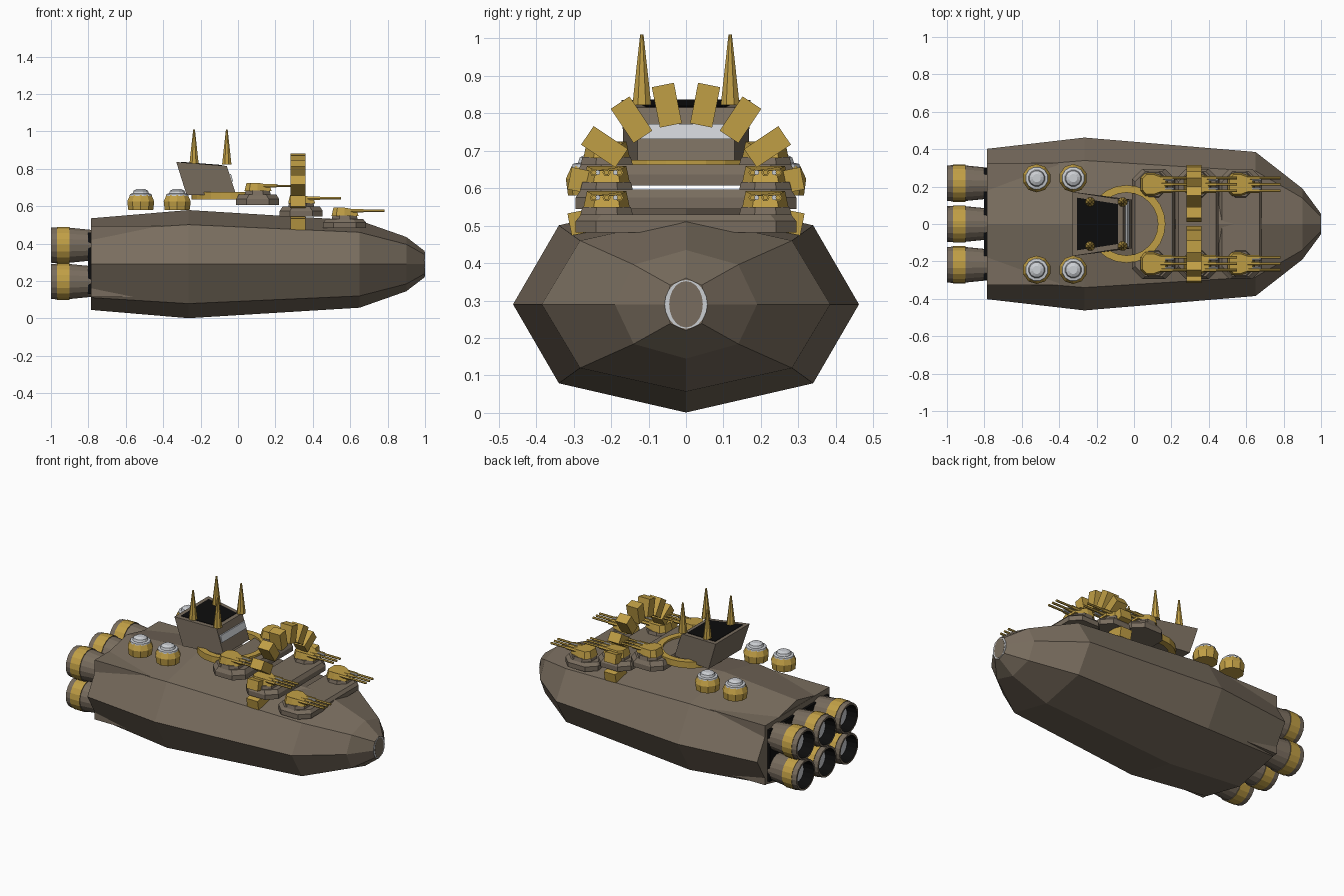
import bpy, bmesh
from math import sin, cos, pi, radians
from mathutils import Matrix, Vector

if "Cube" in bpy.data.objects:
    bpy.data.objects.remove(bpy.data.objects["Cube"])


def material(name, rgb):
    m = bpy.data.materials.new(name)
    m.diffuse_color = (*rgb, 1)
    m.use_nodes = True
    m.node_tree.nodes["Principled BSDF"].inputs["Base Color"].default_value = m.diffuse_color
    return m


HULL = material("hull_brown", (0.19, 0.152, 0.112))
GOLD = material("gold", (0.53, 0.345, 0.06))
LIGHT = material("light_grey", (0.60, 0.62, 0.65))
BLACK = material("black", (0.004, 0.004, 0.004))


def loft(name, rings, mats, caps=(True, True), band=None, closed=False):
    """Join rings of points; band maps a ring gap to a material slot."""
    bm = bmesh.new()
    vs = [[bm.verts.new(p) for p in r] for r in rings]
    n = len(vs[0])
    for k in range(len(vs) if closed else len(vs) - 1):
        a, b = vs[k], vs[(k + 1) % len(vs)]
        for i in range(n):
            f = bm.faces.new((a[i], a[(i + 1) % n], b[(i + 1) % n], b[i]))
            f.material_index = band[k] if band else 0
    if not closed:
        if caps[0]:
            bm.faces.new(vs[0])
        if caps[1]:
            f = bm.faces.new(vs[-1])
            f.material_index = band[-1] if band else 0
    bmesh.ops.recalc_face_normals(bm, faces=bm.faces)
    me = bpy.data.meshes.new(name)
    bm.to_mesh(me)
    bm.free()
    for m in mats:
        me.materials.append(m)
    ob = bpy.data.objects.new(name, me)
    bpy.context.collection.objects.link(ob)
    return ob


def box(name, x, y, z, mat):
    return loft(name, [[(x[0], y[0], h), (x[1], y[0], h), (x[1], y[1], h), (x[0], y[1], h)] for h in z], [mat])


def ring_z(cx, cy, z, r, n, off=0.5):
    return [(cx + r * cos(2 * pi * (i + off) / n), cy + r * sin(2 * pi * (i + off) / n), z) for i in range(n)]


def ring_x(x, cy, cz, r, n, rz=None):
    return [(x, cy + r * cos(2 * pi * i / n), cz + (rz or r) * sin(2 * pi * i / n)) for i in range(n)]


# Hull: eight-sided sections along x (x, half width, half height)
OCT = [(1, 0), (.735, .73), (0, 1), (-.735, .73), (-1, 0), (-.735, -.73), (0, -1), (.735, -.73)]
SECT = [(-.785, .402, .245), (-.265, .462, .289), (.65, .385, .233), (.9, .19, .145), (.998, .057, .07)]
loft("hull", [[(x, w * a, .29 + h * b) for a, b in OCT] for x, w, h in SECT], [HULL])
loft("nose_ring", [ring_x(x, 0, .29, .057, 20, .065) for x in (.985, .999)], [LIGHT])
loft("nose_cap", [ring_x(x, 0, .29, .045, 20, .062) for x in (.99, 1.0)], [HULL])

# Stern block and engines
box("engine_block", (-.787, -.4), (-.325, .325), (.115, .495), HULL)
box("engine_plate", (-.803, -.78), (-.3, .3), (.13, .46), BLACK)
for y in (-.218, 0, .218):
    for z in (.197, .391):
        prof = [(-.78, .083), (-.9, .095), (-.9, .1), (-.968, .1), (-.968, .097), (-1, .095), (-1, .083), (-.93, .078)]
        loft("engine", [ring_x(x, y, z, r, 18) for x, r in prof], [HULL, GOLD, BLACK],
             caps=(True, True), band=[0, 0, 1, 0, 0, 0, 2, 2])
        loft("engine_core", [ring_x(x, y, z, r, 18) for x, r in ((-.925, .07), (-.945, .06))], [LIGHT])

# Sensor domes
for x in (-.52, -.325):
    for y in (-.245, .245):
        loft("dome_base", [ring_z(x, y, z, r, 10) for z, r in ((.58, .07), (.625, .076), (.66, .06))], [GOLD])
        loft("dome", [ring_z(x, y, z, r, 12) for z, r in ((.655, .062), (.665, .06), (.668, .045), (.682, .04), (.692, .022))], [LIGHT])

# Bridge tower: wide at the back, leaning aft
LOW = [(-.275, -.165, .66), (-.01, -.13, .66), (-.01, .13, .66), (-.275, .165, .66)]
TOP = [(-.33, -.172, .836), (-.06, -.13, .815), (-.06, .13, .815), (-.33, .172, .836)]
loft("bridge", [LOW, TOP], [HULL])
mid = sum((Vector(p) for p in TOP), Vector()) / 4
roof = [mid + (Vector(p) - mid) * .82 for p in TOP]
loft("bridge_roof_panel", [[p - Vector((0, 0, .003)) for p in roof], [p + Vector((0, 0, .003)) for p in roof]], [BLACK])


def front_x(z):
    return -.01 - .05 * (z - .66) / .155


loft("bridge_window", [[(front_x(z) - .01, -.122, z), (front_x(z) + .008, -.122, z),
                        (front_x(z) + .008, .122, z), (front_x(z) - .01, .122, z)] for z in (.732, .772)], [LIGHT])
for x in (-.235, -.06):
    for y in (-.118, .118):
        loft("spire", [ring_z(x, y, z, r, 8) for z, r in ((.822, .027), (.85, .024), (1.01, .005))], [GOLD])

# Flat gold ring under the bridge
N = 24
loft("bridge_ring", [[(-.04 + r * cos(2 * pi * i / N), r * sin(2 * pi * i / N), z)
                      for r, z in ((.168, .635), (.208, .635), (.208, .675), (.168, .675))]
                     for i in range(N)], [GOLD], closed=True)

# Arch of radial gold blocks around the hull
for k in range(-5, 5):
    a = radians(22.5 * k + 11.25)
    ob = box("arch_block", (-.04, .04), (-.03, .03), (-.055, .055), GOLD)
    ob.data.transform(Matrix.Translation((.32, .262 * sin(a), .565 + .262 * cos(a))) @ Matrix.Rotation(-a, 4, 'X'))


# Gun decks stepping up to the bridge, each with a pair of turrets
def deck_outline(cx, hx, hy, z):
    c = .055
    return [(cx - hx, -hy + c, z), (cx - hx + c, -hy, z), (cx + hx - c, -hy, z), (cx + hx, -hy + c, z),
            (cx + hx, hy - c, z), (cx + hx - c, hy, z), (cx - hx + c, hy, z), (cx - hx, hy - c, z)]


for cx, z0, z1 in ((.57, .482, .53), (.338, .545, .597), (.105, .607, .663)):
    loft("gun_deck", [deck_outline(cx, .115, .295, z0), deck_outline(cx, .115, .295, z0 + .03),
                      deck_outline(cx, .1, .28, z1)], [HULL])
    for s in (-1, 1):
        y = s * .212
        loft("turret_ring", [ring_z(cx, y, z1 - .01, .078, 8), ring_z(cx, y, z1 + .02, .07, 8)], [HULL])
        # gold gun house, tapered towards the muzzle
        house = [(-.07, -.035), (-.045, -.062), (.0, -.062), (.075, -.035),
                 (.075, .035), (.0, .062), (-.045, .062), (-.07, .035)]
        loft("gun_house", [[(cx + a * k, y + b * k, z1 + h - (.012 * (a > .05) if h > .03 else 0)) for a, b in house]
                           for h, k in ((.018, 1), (.062, .85))], [GOLD])
        for dy in (-.034, 0, .034):
            loft("barrel", [ring_x(cx + x, y + dy, z1 + .045, r, 6) for x, r in
                            ((.03, .011), (.1, .011), (.1, .007), (.213, .007))], [GOLD])
            if dy:
                loft("barrel_tip", [ring_x(cx + x, y + dy * .7, z1 + .045, .007, 8) for x in (.06, .11)], [LIGHT])
